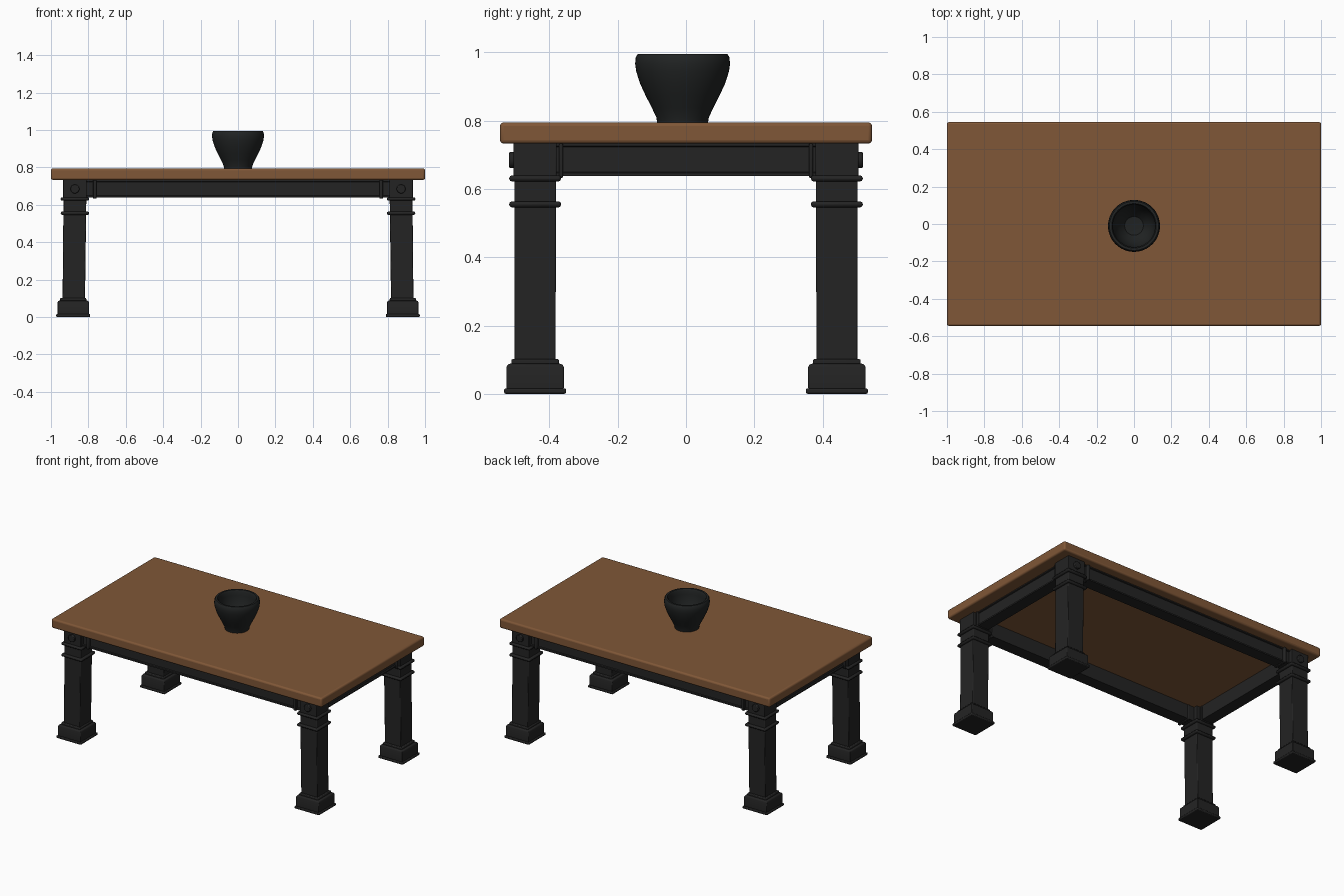
import bpy, bmesh, math
from mathutils import Matrix, Vector

scene_cube = bpy.data.objects.get("Cube")
if scene_cube:
    bpy.data.objects.remove(scene_cube, do_unlink=True)


def material(name, r, g, b):
    m = bpy.data.materials.new(name)
    m.use_nodes = True
    m.diffuse_color = (r, g, b, 1)
    bsdf = m.node_tree.nodes["Principled BSDF"]
    bsdf.inputs["Base Color"].default_value = (r, g, b, 1)
    bsdf.inputs["Roughness"].default_value = 0.6
    return m


WOOD = material("brown wood", 0.215, 0.095, 0.038)
BLACK = material("black paint", 0.017, 0.017, 0.017)
CERAMIC = material("dark ceramic", 0.015, 0.017, 0.017)


def finish(name, bm, mat, bevel=0, segments=2):
    bmesh.ops.recalc_face_normals(bm, faces=bm.faces)
    mesh = bpy.data.meshes.new(name)
    bm.to_mesh(mesh)
    bm.free()
    mesh.materials.append(mat)
    obj = bpy.data.objects.new(name, mesh)
    bpy.context.collection.objects.link(obj)
    if bevel:
        mod = obj.modifiers.new("soft edges", "BEVEL")
        mod.width, mod.segments = bevel, segments
    bpy.ops.object.select_all(action="DESELECT")
    obj.select_set(True)
    bpy.context.view_layer.objects.active = obj
    bpy.ops.object.shade_smooth_by_angle(angle=math.radians(35))
    return obj


def box(name, lo, hi, mat, bevel=0, segments=2, panel=None):
    """Box between two corners; panel is the direction of a recessed face."""
    lo, hi = Vector(lo), Vector(hi)
    bm = bmesh.new()
    size = Matrix.Diagonal((*(hi - lo), 1))
    bmesh.ops.create_cube(bm, size=1, matrix=Matrix.Translation((lo + hi) / 2) @ size)
    if panel:
        bm.normal_update()
        faces = [f for f in bm.faces if f.normal.dot(Vector(panel)) > 0.9]
        bmesh.ops.inset_region(bm, faces=faces, thickness=0.013, depth=0)
        bmesh.ops.inset_region(bm, faces=faces, thickness=0.004, depth=-0.007)
    return finish(name, bm, mat, bevel, segments)


def square_loft(name, centre, rows, mat, bevel):
    """Stack of square sections, each row (half width, height, shift in x)."""
    bm = bmesh.new()
    rings = []
    for half, z, shift in rows:
        rings.append([bm.verts.new((centre[0] + shift + half * a, centre[1] + half * b, z))
                      for a, b in ((-1, -1), (1, -1), (1, 1), (-1, 1))])
    for low, high in zip(rings, rings[1:]):
        for i in range(4):
            j = (i + 1) % 4
            bm.faces.new((low[i], low[j], high[j], high[i]))
    bm.faces.new(rings[0][::-1])
    bm.faces.new(rings[-1])
    return finish(name, bm, mat, bevel)


def disc(name, centre, radius, depth):
    bm = bmesh.new()
    place = Matrix.Translation(centre) @ Matrix.Rotation(math.pi / 2, 4, "X")
    bmesh.ops.create_cone(bm, cap_ends=True, segments=24, radius1=radius,
                          radius2=radius, depth=depth, matrix=place)
    return finish(name, bm, BLACK, 0.004)


# Table top
box("table_top", (-1, -0.545, 0.733), (1, 0.545, 0.795), WOOD, 0.011, 3)

# Four legs
LEG_Y = 0.442
for sx, side in ((1, "left"), (-1, "right")):
    for sy, end in ((-1, "front"), (1, "back")):
        tag = f"{end}_{side}"
        x, y = 0.872 * sx, LEG_Y * sy
        foot = (0.881 * sx, y)
        square_loft("foot_plate_" + tag, foot, [(0.091, 0, 0), (0.091, 0.016, 0)], BLACK, 0.005)
        square_loft("foot_block_" + tag, foot,
                    [(0.084, 0.014, 0), (0.084, 0.078, 0), (0.08, 0.086, 0), (0.07, 0.089, 0)],
                    BLACK, 0.003)
        square_loft("foot_collar_" + tag, foot, [(0.07, 0.085, 0), (0.07, 0.102, 0)], BLACK, 0.005)
        square_loft("column_" + tag, (x, y),
                    [(0.06, 0.095, 0.006 * sx), (0.061, 0.63, 0)], BLACK, 0.004)
        for label, z in (("lower", 0.555), ("upper", 0.631)):
            square_loft(f"{label}_ring_{tag}", (x, y),
                        [(0.076, z - 0.009, 0), (0.076, z + 0.009, 0)], BLACK, 0.008)
        square_loft("leg_head_" + tag, (x, y), [(0.063, 0.635, 0), (0.063, 0.735, 0)], BLACK, 0.003)

        # Round boss on the outer face of the leg head
        disc("boss_" + tag, (x, sy * 0.509, 0.685), 0.024, 0.018)

        # Collars where the rails meet the leg
        xs = sorted((sx * 0.757, sx * 0.776))
        ys = sorted((sy * 0.4, sy * 0.497))
        box("long_rail_collar_" + tag, (xs[0], ys[0], 0.633), (xs[1], ys[1], 0.733), BLACK, 0.004)
        xs = sorted((sx * 0.83, sx * 0.925))
        ys = sorted((sy * 0.36, sy * 0.372))
        box("short_rail_collar_" + tag, (xs[0], ys[0], 0.633), (xs[1], ys[1], 0.733), BLACK, 0.004)

# Panelled rails under the top
for s, long_name, short_name in ((-1, "front_rail", "right_rail"), (1, "back_rail", "left_rail")):
    a, b = sorted((s * 0.405, s * 0.485))
    box(long_name, (-0.83, a, 0.638), (0.83, b, 0.735), BLACK, panel=(0, s, 0))
    a, b = sorted((s * 0.835, s * 0.915))
    box(short_name, (a, -0.4, 0.638), (b, 0.4, 0.735), BLACK, panel=(s, 0, 0))

# Bowl, turned from a profile (radius, height)
profile = [(0, 0.793), (0.074, 0.793), (0.077, 0.81), (0.09, 0.838), (0.108, 0.873),
           (0.125, 0.91), (0.136, 0.945), (0.139, 0.967), (0.137, 0.987), (0.131, 0.996),
           (0.119, 0.996), (0.113, 0.985), (0.113, 0.96), (0.102, 0.91),
           (0.08, 0.86), (0.05, 0.825), (0, 0.82)]
bm = bmesh.new()
verts = [bm.verts.new((r, 0, z)) for r, z in profile]
edges = [bm.edges.new(pair) for pair in zip(verts, verts[1:])]
bmesh.ops.spin(bm, geom=verts + edges, cent=(0, 0, 0), axis=(0, 0, 1),
               angle=math.tau, steps=48)
bmesh.ops.remove_doubles(bm, verts=bm.verts, dist=0.0002)
bowl = finish("bowl", bm, CERAMIC)
bowl.location.y = -0.01
